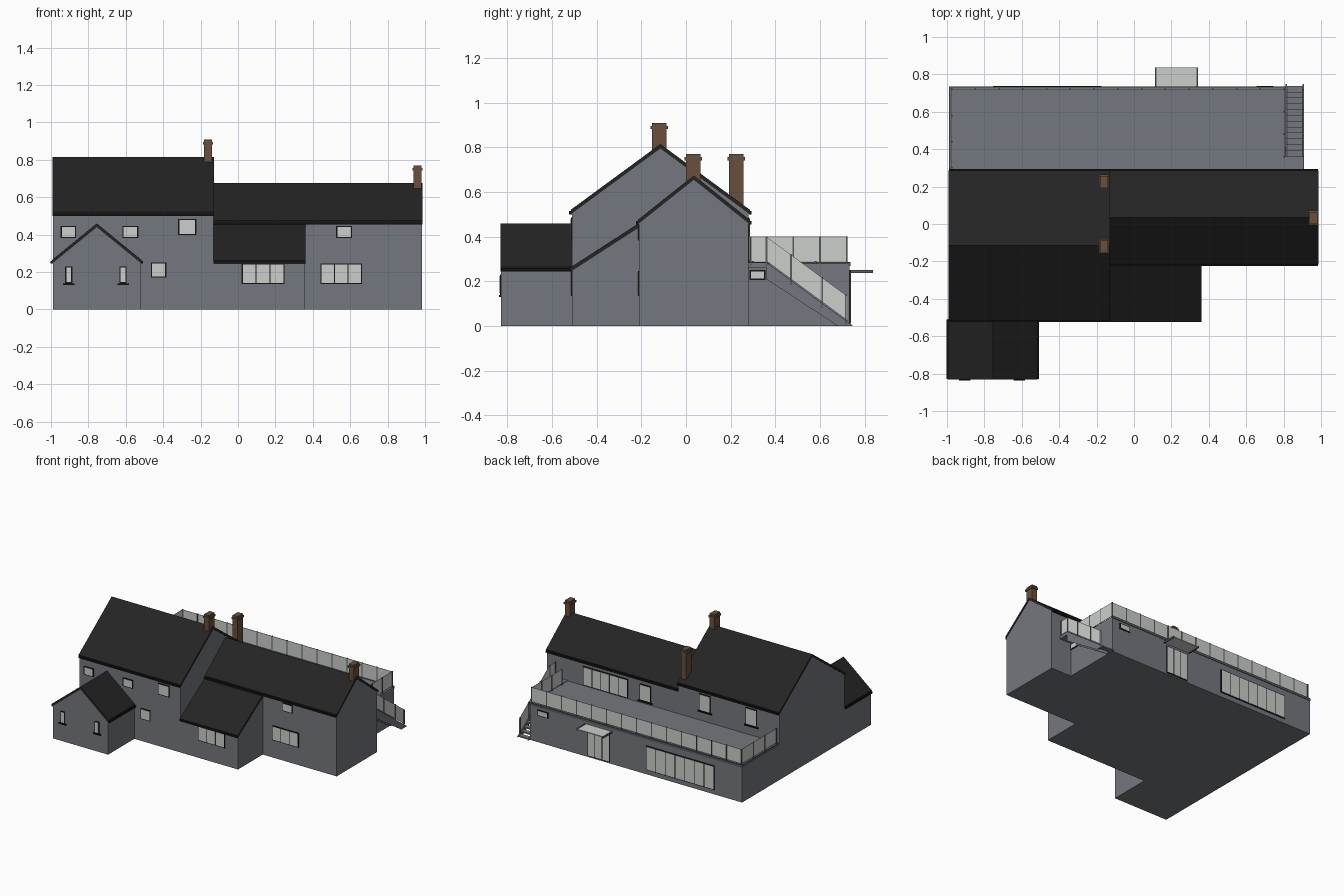
import bpy, bmesh

if "Cube" in bpy.data.objects:
    bpy.data.objects.remove(bpy.data.objects["Cube"])

# ---------- materials ----------
def material(name, rgb):
    m = bpy.data.materials.new(name)
    m.diffuse_color = (*rgb, 1)
    m.use_nodes = True
    m.node_tree.nodes["Principled BSDF"].inputs["Base Color"].default_value = m.diffuse_color
    return m

WALL = material("grey render", (0.175, 0.185, 0.21))
ROOF = material("dark slate", (0.017, 0.017, 0.017))
TRIM = material("black trim", (0.007, 0.007, 0.007))
GLASS = material("pale glass", (0.60, 0.62, 0.60))
BRICK = material("brown brick", (0.14, 0.078, 0.045))
METAL = material("rail metal", (0.10, 0.105, 0.11))

# ---------- helpers ----------
def prism(profile, axis, lo, hi):
    """Profile extruded along x (profile is y,z) or along y (profile is x,z)."""
    return profile, axis, lo, hi

def box(x0, x1, y0, y1, z0, z1):
    return prism([(y0, z0), (y1, z0), (y1, z1), (y0, z1)], 'x', x0, x1)

def build(name, mat, solids):
    """One object made of several extruded profiles."""
    bm = bmesh.new()
    for profile, axis, lo, hi in solids:
        def ring(t):
            return [bm.verts.new((t, u, z) if axis == 'x' else (u, t, z)) for u, z in profile]
        a, b = ring(lo), ring(hi)
        bm.faces.new(a)
        bm.faces.new(b[::-1])
        for i in range(len(a)):
            j = (i + 1) % len(a)
            bm.faces.new((a[i], b[i], b[j], a[j]))
    bmesh.ops.recalc_face_normals(bm, faces=bm.faces)
    me = bpy.data.meshes.new(name)
    bm.to_mesh(me)
    bm.free()
    me.materials.append(mat)
    ob = bpy.data.objects.new(name, me)
    bpy.context.collection.objects.link(ob)
    return ob

def gable_house(name, u0, u1, eave, ridge, axis, lo, hi, t=0.02, over=0.006):
    """Pentagonal wall block, chevron roof and eaves gutters."""
    mid = (u0 + u1) / 2
    drop = (ridge - eave) / (u1 - mid) * over
    build(name + "_walls", WALL, [prism(
        [(u0, 0), (u1, 0), (u1, eave - t / 2), (mid, ridge - t / 2), (u0, eave - t / 2)], axis, lo, hi)])
    e = eave - drop
    build(name + "_roof", ROOF, [prism(
        [(u0 - over, e), (mid, ridge), (u1 + over, e),
         (u1 + over, e - t), (mid, ridge - t), (u0 - over, e - t)], axis, lo - 0.003, hi + 0.003)])
    build(name + "_gutters", TRIM, [prism(
        [(u, e - t), (u + 0.014, e - t), (u + 0.014, e - 0.005), (u, e - 0.005)], axis, lo, hi)
        for u in (u0 - 0.014, u1)])

def window(name, axis, plane, out, u0, u1, z0, z1, panes=1, sill=False):
    """Dark frame plate with pale panes; axis is the wall normal, out is its sign."""
    def plate(a, b, c, d, depth):
        p, q = sorted((plane - out * 0.002, plane + out * depth))
        return prism([(a, c), (b, c), (b, d), (a, d)], axis, p, q)
    f = 0.006
    frame = [plate(u0, u1, z0, z1, 0.005)]
    if sill:
        frame.append(plate(u0 - 0.012, u1 + 0.012, z0 - 0.01, z0, 0.009))
    build(name + "_frame", TRIM, frame)
    w = (u1 - u0 - f) / panes
    build(name + "_glass", GLASS, [plate(u0 + f + i * w, u0 + (i + 1) * w, z0 + f, z1 - f, 0.007)
                                   for i in range(panes)])

# ---------- house masses ----------
gable_house("main_house", -0.51, 0.28, 0.525, 0.815, 'x', -0.988, -0.13)
gable_house("right_wing", -0.21, 0.28, 0.48, 0.675, 'x', -0.13, 0.984)
gable_house("porch", -0.988, -0.522, 0.27, 0.46, 'y', -0.828, -0.51)

# lean-to against the right wing
build("lean_to_walls", WALL, [prism([(-0.51, 0), (-0.2, 0), (-0.2, 0.455), (-0.51, 0.255)], 'x', -0.13, 0.357)])
build("lean_to_roof", ROOF, [prism([(-0.517, 0.263), (-0.2, 0.468), (-0.2, 0.448), (-0.517, 0.243)],
                                   'x', -0.13, 0.36)])
build("lean_to_gutter", TRIM, [box(-0.13, 0.36, -0.524, -0.51, 0.246, 0.262)])

# flat-roofed rear extension (terrace)
build("rear_extension", WALL, [box(-0.988, 0.81, 0.27, 0.732, 0, 0.28)])
build("terrace_edge", METAL, [box(-0.99, 0.812, 0.726, 0.736, 0.268, 0.286),
                              box(-0.99, -0.982, 0.284, 0.73, 0.268, 0.286)])

# ---------- chimneys ----------
for name, x, y, base, top in (("main_chimney", -0.16, -0.12, 0.72, 0.91),
                              ("rear_chimney", -0.16, 0.225, 0.48, 0.77),
                              ("end_chimney", 0.96, 0.033, 0.6, 0.77)):
    def stage(hx, hy, a, b):
        return box(x - hx, x + hx, y - hy, y + hy, a, b)
    build(name, BRICK, [stage(0.021, 0.032, base, top),
                        stage(0.027, 0.039, top - 0.028, top - 0.014)])

# ---------- front windows ----------
for i, (y, u0, u1, z0, z1, n, s) in enumerate((
        (-0.51, -0.948, -0.865, 0.382, 0.446, 1, False),
        (-0.51, -0.617, -0.533, 0.382, 0.446, 1, False),
        (-0.51, -0.32, -0.223, 0.398, 0.485, 1, False),
        (-0.51, -0.465, -0.383, 0.17, 0.252, 1, False),
        (-0.828, -0.924, -0.886, 0.14, 0.23, 1, True),
        (-0.828, -0.633, -0.595, 0.14, 0.23, 1, True),
        (-0.51, 0.02, 0.248, 0.135, 0.247, 3, False),
        (-0.21, 0.44, 0.663, 0.135, 0.247, 3, False),
        (-0.21, 0.525, 0.61, 0.382, 0.446, 1, False))):
    window(f"front_window_{i + 1}", 'y', y, -1, u0, u1, z0, z1, n, s)

# ---------- rear and side windows ----------
for name, u0, u1, z0, z1, n, s, y in (
        ("terrace_doors", 0.295, 0.675, 0.285, 0.43, 5, False, 0.28),
        ("rear_window_1", 0.10, 0.195, 0.30, 0.425, 1, True, 0.28),
        ("rear_window_2", -0.405, -0.31, 0.355, 0.485, 1, True, 0.28),
        ("rear_window_3", -0.80, -0.705, 0.355, 0.485, 1, True, 0.28),
        ("garden_glazing", -0.755, -0.175, 0.035, 0.22, 7, False, 0.732),
        ("rear_door", 0.13, 0.32, 0.01, 0.225, 3, False, 0.732),
        ("small_rear_window", 0.655, 0.745, 0.205, 0.25, 1, False, 0.732)):
    window(name, 'y', y, 1, u0, u1, z0, z1, n, s)
window("side_window", 'x', 0.81, 1, 0.284, 0.356, 0.207, 0.25)

# glass canopy over the rear door
build("canopy_glass", GLASS, [box(0.12, 0.335, 0.73, 0.836, 0.242, 0.249)])
build("canopy_brackets", METAL, [box(x, x + 0.009, 0.73, 0.838, 0.238, 0.252) for x in (0.112, 0.334)])

# ---------- terrace railing ----------
posts, panels = [], []
def rail(p, q, n):
    """Straight glass railing with n panels between plan points p and q."""
    for i in range(n + 1):
        x, y = (p[k] + (q[k] - p[k]) * i / n for k in (0, 1))
        posts.append(box(x - 0.004, x + 0.004, y - 0.004, y + 0.004, 0.27, 0.402))
    xs, ys = sorted((p[0], q[0])), sorted((p[1], q[1]))
    panels.append(box(xs[0] - 0.002, xs[1] + 0.002, ys[0] - 0.002, ys[1] + 0.002, 0.29, 0.4))

rail((-0.975, 0.72), (0.803, 0.72), 14)
rail((-0.975, 0.30), (-0.975, 0.72), 3)
rail((0.803, 0.36), (0.803, 0.72), 3)
rail((0.906, 0.29), (0.906, 0.36), 1)

# ---------- side staircase ----------
Y0, Y1, STEPS = 0.36, 0.735, 12
def slope(y):
    return 0.275 * (Y1 - y) / (Y1 - Y0)

def sloped(y0, y1, low, high, x0, x1):
    return prism([(y0, slope(y0) + low), (y1, max(0, slope(y1) + low)),
                  (y1, slope(y1) + high), (y0, slope(y0) + high)], 'x', x0, x1)

panels.append(sloped(Y0, Y1 - 0.01, 0.016, 0.125, 0.904, 0.908))
for y in (0.47, 0.61, 0.715):
    posts.append(prism([(y - 0.004, slope(y) - 0.01), (y + 0.004, slope(y) - 0.01),
                        (y + 0.004, slope(y) + 0.127), (y - 0.004, slope(y) + 0.127)], 'x', 0.902, 0.91))
build("railing_posts", METAL, posts)
build("railing_glass", GLASS, panels)

stringer = [(Y0, 0.21), (0.68, 0), (0.748, 0), (Y0, 0.285)]
build("stair_stringers", WALL, [prism(stringer, 'x', a, a + 0.008) for a in (0.811, 0.902)])
d = (Y1 - Y0) / STEPS
build("stair_treads", WALL, [box(0.815, 0.904, Y0 + i * d, Y0 + (i + 1) * d + 0.003,
                                 slope(Y0 + (i + 1) * d) - 0.004 + 0.004, slope(Y0 + (i + 1) * d) + 0.01)
                             for i in range(STEPS)])
build("stair_landing", WALL, [box(0.808, 0.91, 0.275, Y0, 0.262, 0.284)])
